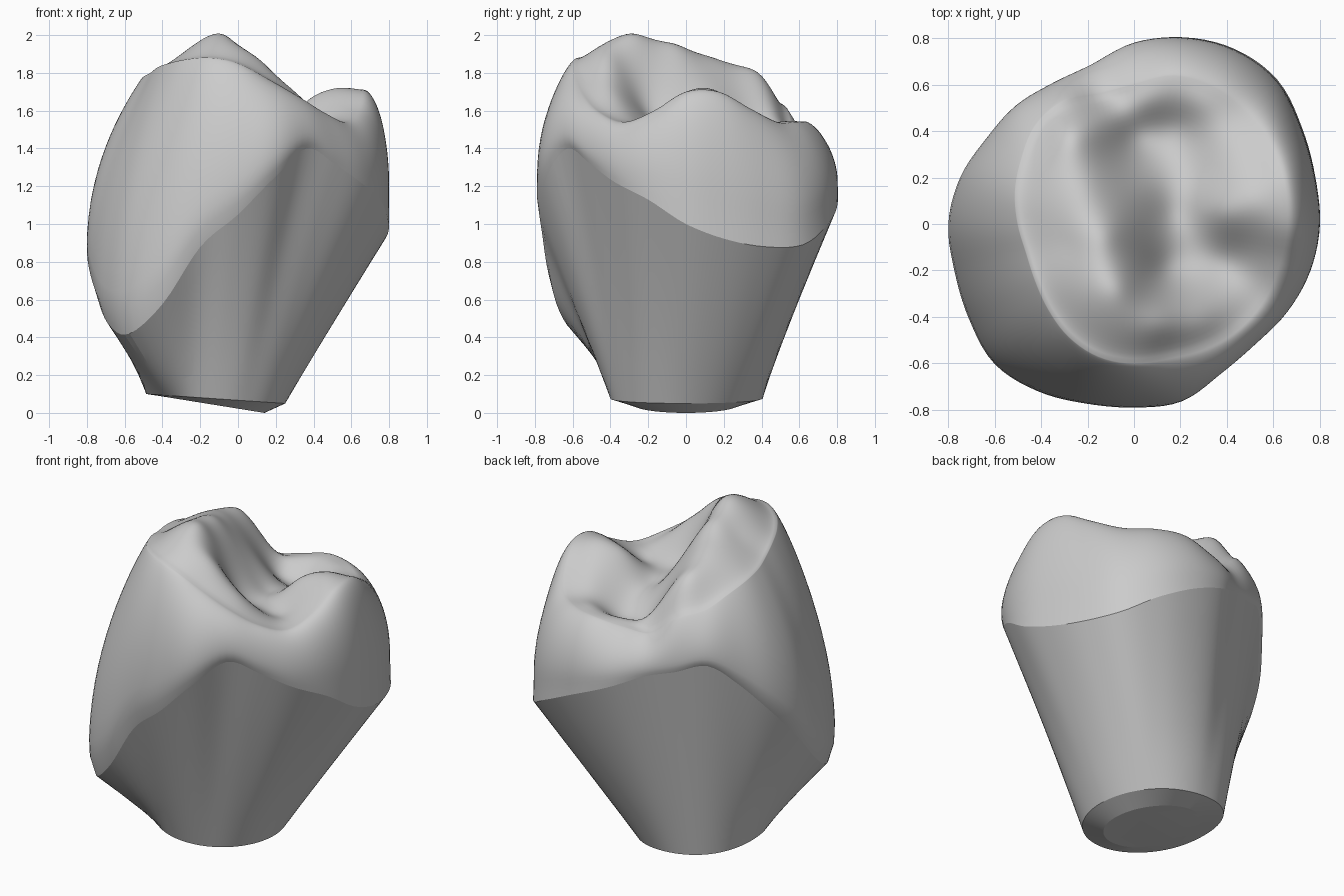
import bpy
import bmesh
from math import sin, cos, pi, tau, floor, radians, sqrt

SEGMENTS = 120

# Control values, evenly spaced counter-clockwise from +x
OUTLINE = [.8, .805, .83, .87, .865, .83, .78, .71, .7, .72, .735, .775,
           .8, .8, .82, .85, .83, .8, .79, .79, .745, .735, .76, .785]
MARGIN_Z = [1, .92, .88, .89, 1, 1.11, 1.2, 1.28, 1.32, 1.36, 1.22, 1.02,
            .8, .6, .46, .42, .58, .88, 1.05, 1.25, 1.4, 1.32, 1.22, 1.13]
RIM_RADIUS = [.66, .67, .68, .68, .68, .66, .6, .58, .61, .6, .56, .53,
              .5, .48, .49, .52, .56, .59, .6, .6, .62, .64, .65, .65]
RIM_Z = [1.7, 1.7, 1.61, 1.54, 1.54, 1.54, 1.51, 1.5, 1.62, 1.66, 1.72, 1.76,
         1.78, 1.8, 1.83, 1.85, 1.87, 1.88, 1.85, 1.77, 1.68, 1.59, 1.54, 1.6]

# Peaks and grooves of the chewing surface
CREST = [(-.06, -.27, 1.99), (-.12, -.05, 1.94), (-.2, .15, 1.87), (-.28, -.1, 1.9),
         (-.28, .4, 1.8), (-.06, -.45, 1.95), (.12, -.42, 1.87), (.3, -.42, 1.71)]
GROOVES = [(.13, -.2, 1.62), (.4, -.16, 1.53), (.17, .05, 1.53), (.25, .22, 1.51),
           (.18, .42, 1.45), (0, .38, 1.48), (.05, .17, 1.6)]
CUSPS = [(.52, .1, 1.72), (.38, .05, 1.66), (.42, .35, 1.58), (.3, .55, 1.55),
         (.42, -.32, 1.58), (.05, .53, 1.52), (-.15, .5, 1.6)]


def around(table, angle):
    """Smooth periodic interpolation of evenly spaced values."""
    n = len(table)
    u = angle / tau * n
    i = floor(u)
    t = u - i
    a, b, c, d = (table[(i + k) % n] for k in (-1, 0, 1, 2))
    return b + t / 2 * (c - a + t * (2*a - 5*b + 4*c - d + t * (3*(b - c) + d - a)))


def polar(radius, angle, z):
    return (radius * cos(angle), radius * sin(angle), z)


def kernel(x, y, point):
    return sqrt((x - point[0])**2 + (y - point[1])**2 + .006)


def solve(rows):
    """Gauss-Jordan elimination of an augmented matrix."""
    n = len(rows)
    for i in range(n):
        pivot = max(range(i, n), key=lambda r: abs(rows[r][i]))
        rows[i], rows[pivot] = rows[pivot], rows[i]
        rows[i] = [v / rows[i][i] for v in rows[i]]
        for r in range(n):
            if r != i:
                factor = rows[r][i]
                rows[r] = [v - factor * w for v, w in zip(rows[r], rows[i])]
    return [row[-1] for row in rows]


# Smooth surface through all relief and rim points
STEP = tau / len(RIM_Z)
RELIEF = CREST + GROOVES + CUSPS + [
    polar(r, i * STEP, z) for i, (r, z) in enumerate(zip(RIM_RADIUS, RIM_Z))]
MEAN_Z = sum(RIM_Z) / len(RIM_Z)
WEIGHTS = solve([[kernel(x, y, q) for q in RELIEF] + [z - MEAN_Z] for x, y, z in RELIEF])


def relief_height(x, y):
    return MEAN_Z + sum(w * kernel(x, y, q) for w, q in zip(WEIGHTS, RELIEF))


def margin_scale(angle):
    """The margin flares at the back left and tucks in at the front right."""
    return .98 + .025 * cos(angle - pi / 4)


def margin_point(angle):
    radius = margin_scale(angle) * around(OUTLINE, angle)
    return polar(radius, angle, around(MARGIN_Z, angle))


def wall_point(angle, t):
    """Bulging side wall, rounded over into the rim."""
    outer, rim = around(OUTLINE, angle), around(RIM_RADIUS, angle)
    low, high = around(MARGIN_Z, angle), around(RIM_Z, angle)
    bulge = .2 + .1 * cos(angle)
    if t < bulge:
        radius = outer * (1 + (margin_scale(angle) - 1) * (1 - t / bulge)**2)
    else:
        roundness = .75 - .25 * cos(angle)
        radius = rim + (outer - rim) * (1 - ((t - bulge) / (1 - bulge))**1.9)**roundness
    return polar(radius, angle, low + (high - low) * t)


def top_point(angle, s):
    radius = around(RIM_RADIUS, angle) * s
    x, y, _ = polar(radius, angle, 0)
    blend = s**10
    z = relief_height(x, y) * (1 - blend) + around(RIM_Z, angle) * blend
    return (x, y, z)


def base_outer(angle):
    corner = 1 + .1 * max(0, cos(angle - pi * 3 / 4))**6
    x = -.115 + .365 * corner * cos(angle)
    return (x, .4 * corner * sin(angle), .067 - .068 * x)


def base_inner(angle):
    x = -.14 + .28 * cos(angle)
    return (x, .28 * sin(angle), .0225 - .161 * x)


def root_point(angle, t):
    return tuple(a + (b - a) * t for a, b in zip(base_outer(angle), margin_point(angle)))


def loft(name, rings, material, sharp_angle, cap_first=False, centre=None):
    """Skin a list of ring functions, optionally closing either end."""
    bm = bmesh.new()
    angles = [tau * i / SEGMENTS for i in range(SEGMENTS)]
    loops = [[bm.verts.new(ring(a)) for a in angles] for ring in rings]
    pairs = [(i, (i + 1) % SEGMENTS) for i in range(SEGMENTS)]
    for lower, upper in zip(loops, loops[1:]):
        for i, j in pairs:
            bm.faces.new((lower[i], lower[j], upper[j], upper[i]))
    if cap_first:
        bm.faces.new(loops[0][::-1])
    if centre:
        tip = bm.verts.new(centre)
        for i, j in pairs:
            bm.faces.new((loops[-1][i], loops[-1][j], tip))
    mesh = bpy.data.meshes.new(name)
    bm.to_mesh(mesh)
    bm.free()
    mesh.materials.append(material)
    obj = bpy.data.objects.new(name, mesh)
    bpy.context.collection.objects.link(obj)
    bpy.ops.object.select_all(action='DESELECT')
    obj.select_set(True)
    bpy.context.view_layer.objects.active = obj
    bpy.ops.object.shade_smooth_by_angle(angle=radians(sharp_angle))


def flat_material(name, colour):
    material = bpy.data.materials.new(name)
    material.use_nodes = True
    material.diffuse_color = colour
    material.node_tree.nodes["Principled BSDF"].inputs["Base Color"].default_value = colour
    return material


default_cube = bpy.data.objects.get("Cube")
if default_cube:
    bpy.data.objects.remove(default_cube, do_unlink=True)

grey = flat_material("light_grey", (.6, .6, .6, 1))

# Tapered root with a bevelled, tilted flat base
root_rings = [base_inner] + [lambda a, t=k / 6: root_point(a, t) for k in range(7)]
loft("tooth_root", root_rings, grey, sharp_angle=12, cap_first=True)

# Crown: bulging wall, then the chewing surface closing to the middle
crown_rings = [lambda a, t=sin(k / 20 * pi / 2): wall_point(a, t) for k in range(21)]
crown_rings += [lambda a, s=k / 28: top_point(a, s) for k in range(27, 0, -1)]
loft("tooth_crown", crown_rings, grey, sharp_angle=75, centre=(0, 0, relief_height(0, 0)))
